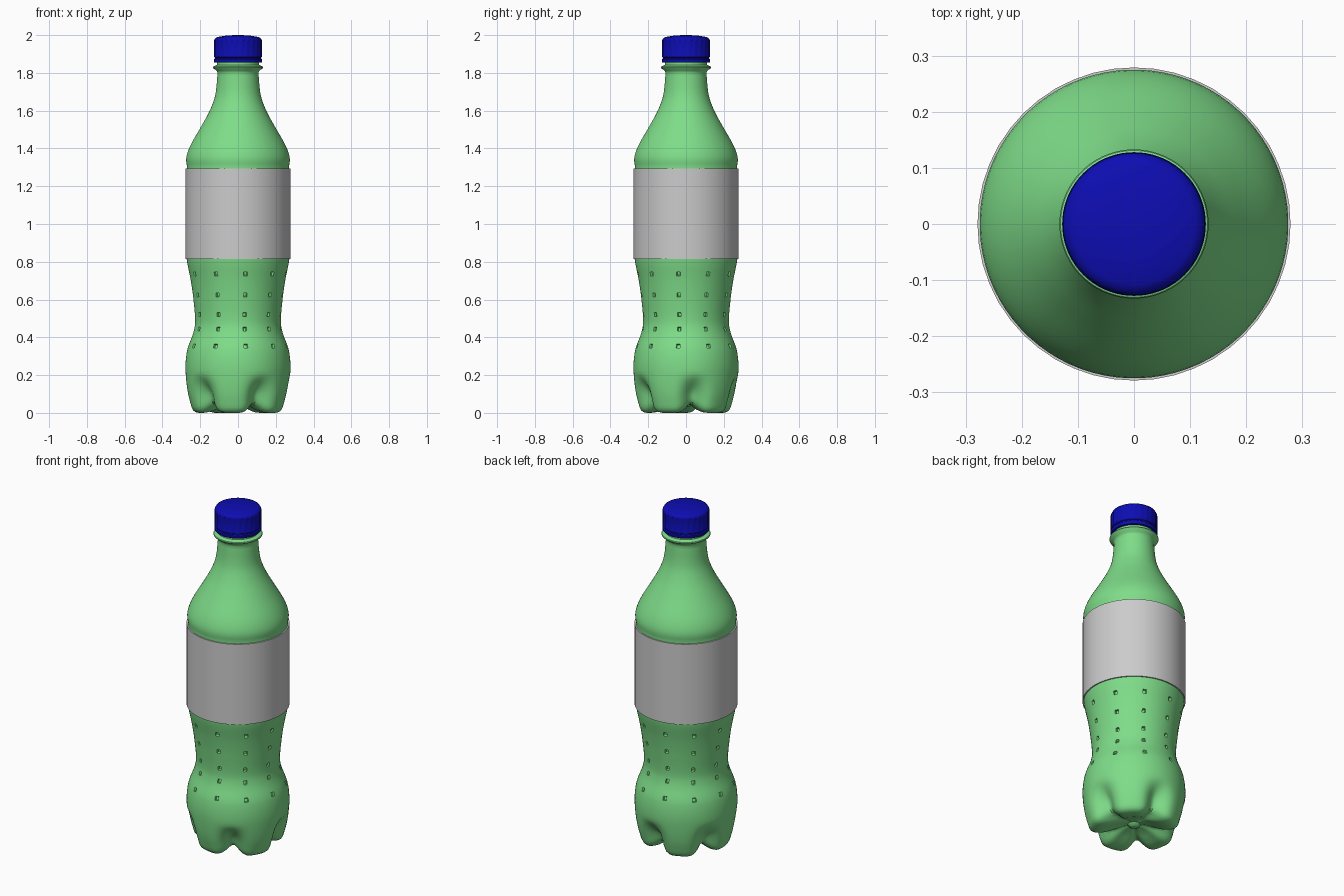
import bpy, bmesh
from math import sin, cos, radians, pi

if "Cube" in bpy.data.objects:
    bpy.data.objects.remove(bpy.data.objects["Cube"], do_unlink=True)


def material(name, rgb):
    m = bpy.data.materials.new(name)
    m.use_nodes = True
    m.diffuse_color = (*rgb, 1)
    m.node_tree.nodes["Principled BSDF"].inputs["Base Color"].default_value = (*rgb, 1)
    return m


green = material("green plastic", (0.21, 0.72, 0.25))
grey = material("label grey", (0.6, 0.6, 0.6))
blue = material("cap blue", (0.004, 0.004, 0.45))


def lathe(name, profile, segments, mat, start=0.0, shape=None, dents=None, capped=True):
    """Spin (radius, height) points; shape bends each point, dents picks faces to push in."""
    bm = bmesh.new()
    rings = []
    for r, z in profile:
        ring = []
        for j in range(segments):
            a = start + 2 * pi * j / segments
            pr, pz = shape(r, z, a, j) if shape else (r, z)
            ring.append(bm.verts.new((pr * cos(a), pr * sin(a), pz)))
        rings.append(ring)
    chosen = []
    for i in range(len(rings) - 1):
        low, high = rings[i], rings[i + 1]
        for j in range(segments):
            k = (j + 1) % segments
            f = bm.faces.new((low[j], low[k], high[k], high[j]))
            if dents and dents((profile[i][1] + profile[i + 1][1]) / 2, j):
                chosen.append(f)
    if capped:
        bm.faces.new(rings[0][::-1])
        bm.faces.new(rings[-1])
    bm.normal_update()
    if chosen:
        bmesh.ops.inset_individual(bm, faces=chosen, thickness=0.004, depth=-0.012)
    mesh = bpy.data.meshes.new(name)
    bm.to_mesh(mesh)
    bm.free()
    mesh.materials.append(mat)
    mesh.shade_smooth()
    mesh.set_sharp_from_angle(angle=radians(38))
    ob = bpy.data.objects.new(name, mesh)
    bpy.context.collection.objects.link(ob)
    return ob


# Body silhouette as (height, radius) keys, smoothly interpolated
keys = [(0.03, 0.246), (0.10, 0.264), (0.18, 0.275), (0.26, 0.278), (0.34, 0.267),
        (0.42, 0.238), (0.48, 0.227), (0.60, 0.236), (0.70, 0.250), (0.80, 0.270),
        (0.84, 0.273), (1.28, 0.273), (1.30, 0.270), (1.34, 0.275), (1.38, 0.267),
        (1.43, 0.245), (1.52, 0.193), (1.60, 0.150), (1.68, 0.121), (1.80, 0.108)]


def slope(i):
    a, b = keys[max(i - 1, 0)], keys[min(i + 1, len(keys) - 1)]
    return (b[1] - a[1]) / (b[0] - a[0])


def radius_at(z):
    i = max(n for n in range(len(keys) - 1) if keys[n][0] <= z + 1e-6)
    (z0, r0), (z1, r1) = keys[i], keys[i + 1]
    h = z1 - z0
    t = (z - z0) / h
    ease = t * t * (3 - 2 * t)
    return (r0 + (r1 - r0) * ease + h * slope(i) * t * (1 - t) ** 2
            - h * slope(i + 1) * t * t * (1 - t))


# Ring heights: even steps, with a narrow band for every row of dimples
dimple_rows = [0.355, 0.445, 0.52, 0.625, 0.735]
half = 0.011
heights = [0.03 + 0.0177 * n for n in range(101)]
heights = [z for z in heights if z < 1.8 and all(abs(z - d) > 0.018 for d in dimple_rows)]
heights = sorted(heights + [d + s * half for d in dimple_rows for s in (-1, 1)])

underside = [(0.012, 0.030), (0.022, 0.034), (0.035, 0.045), (0.07, 0.040), (0.11, 0.025),
             (0.15, 0.008), (0.18, 0.001), (0.205, 0), (0.225, 0.004), (0.238, 0.014)]
neck = [(0.108, 1.80), (0.113, 1.812), (0.131, 1.824), (0.133, 1.829), (0.131, 1.834),
        (0.112, 1.842), (0.112, 1.860), (0.100, 1.862)]
body_profile = underside + [(radius_at(z), z) for z in heights] + neck

first_dimple = radians(-81)
groove_angle = radians(-63)


def feet(r, z, a, j):
    """Five grooves run from the base centre out and up the side, leaving five feet."""
    if z > 0.22:
        return r, z
    g = ((1 + cos(5 * (a - groove_angle))) / 2) ** 3
    fade = min(1, (0.22 - z) / 0.15)
    fade = fade * fade * (3 - 2 * fade)
    outward = min(1, max(0, (r - 0.03) / 0.15))
    lift = 0.045 * g * outward * max(0, 1 - z / 0.2)
    return r - 0.055 * g * fade * outward, z + lift


SEGMENTS = 80
lathe("bottle_body", body_profile, SEGMENTS, green,
      start=first_dimple - pi / SEGMENTS, shape=feet,
      dents=lambda z, j: j % 8 == 0 and any(abs(z - d) < 0.002 for d in dimple_rows))

# Label sleeve with turned-in edges
lathe("label", [(0.270, 0.815), (0.279, 0.815), (0.279, 1.295), (0.270, 1.295)],
      48, grey, capped=False)


# Cap with a knurled side, a tamper band and a slightly domed top
def knurl(r, z, a, j):
    return (r - 0.005 if j % 3 == 0 and 1.89 < z < 1.97 else r), z


cap_profile = [(0.105, 1.855), (0.125, 1.855), (0.128, 1.859), (0.128, 1.872),
               (0.122, 1.876), (0.122, 1.880), (0.127, 1.884), (0.127, 1.889),
               (0.127, 1.893), (0.127, 1.967), (0.126, 1.973), (0.120, 1.984),
               (0.108, 1.990), (0.06, 1.998), (0.015, 2.0)]
lathe("cap", cap_profile, 72, blue, shape=knurl)
